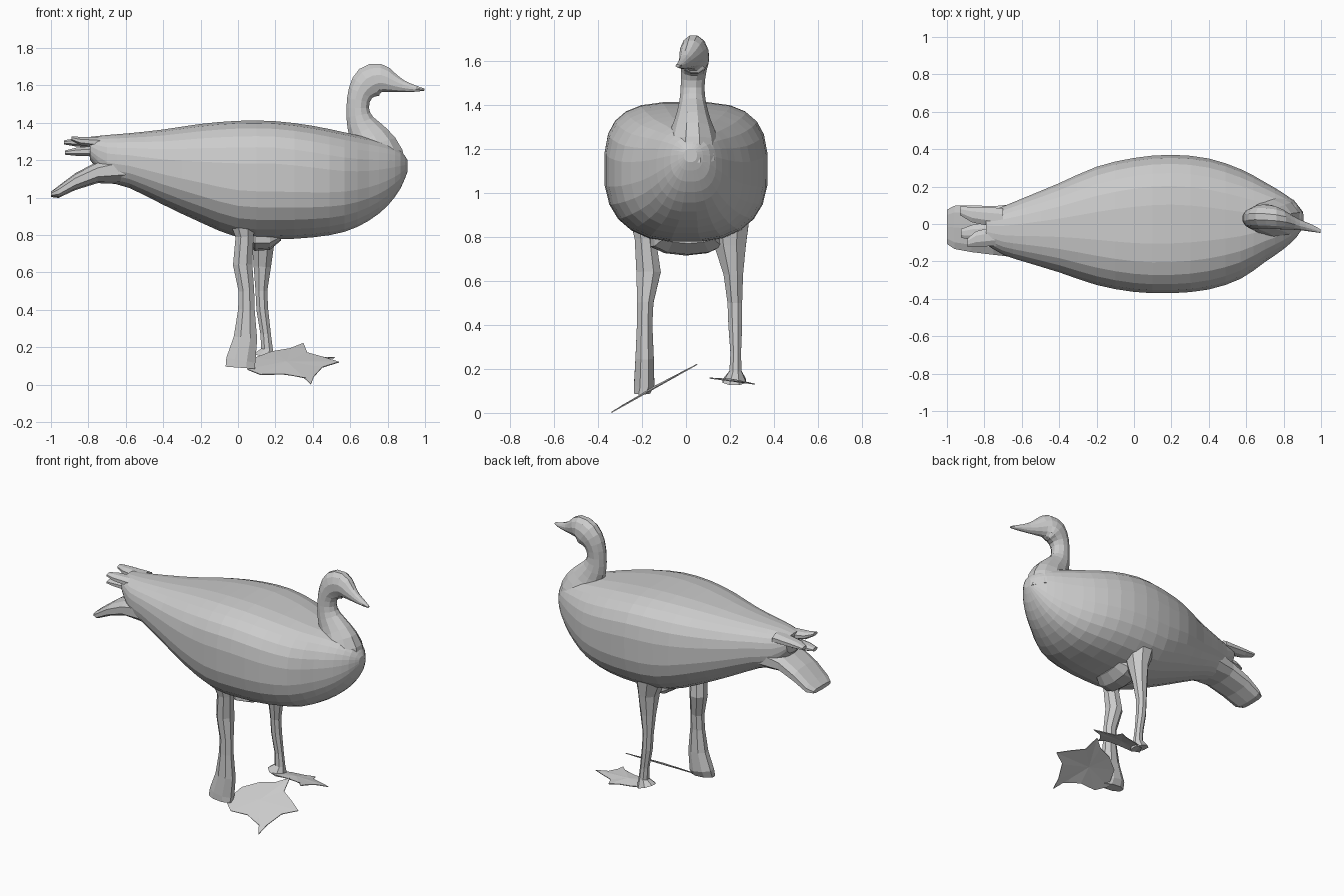
import bpy, bmesh, math
from mathutils import Vector


def smooth_rings(rings, steps):
    """Catmull-Rom interpolation between ring settings."""
    out = []
    for i in range(len(rings) - 1):
        a, b = rings[max(i - 1, 0)], rings[i]
        c, d = rings[i + 1], rings[min(i + 2, len(rings) - 1)]
        for s in range(steps):
            t = s / steps
            out.append([q + .5 * t * (r - p + t * (2 * p - 5 * q + 4 * r - e + t * (3 * (q - r) + e - p)))
                        for p, q, r, e in zip(a, b, c, d)])
    return out + [list(rings[-1])]


def loft(name, rings, sides=12, power=2.0, upright=False, steps=1, back=0.0):
    """Skin rings (x, y, z, in-plane radius, y radius) along a path; back squares the upper half."""
    rings = smooth_rings(rings, steps)
    bm = bmesh.new()
    loops = []
    for i, (x, y, z, r, ry) in enumerate(rings):
        a, b = rings[max(i - 1, 0)], rings[min(i + 1, len(rings) - 1)]
        t = Vector((b[0] - a[0], 0, b[2] - a[2])).normalized()
        n = Vector((0, 0, 1)) if upright else Vector((-t.z, 0, t.x))
        upper = power + back * math.exp(-((x - .15) / .4) ** 2)
        loop = []
        for k in range(sides):
            ang = 2 * math.pi * (k + .5) / sides
            c, s = math.cos(ang), math.sin(ang)
            e = 2 / (upper if s > 0 else power)
            c = math.copysign(abs(c) ** e, c)
            s = math.copysign(abs(s) ** e, s)
            loop.append(bm.verts.new(Vector((x, y + ry * c, z)) + n * r * s))
        loops.append(loop)
    for p, q in zip(loops, loops[1:]):
        for k in range(sides):
            m = (k + 1) % sides
            bm.faces.new((p[k], p[m], q[m], q[k]))
    bm.faces.new(loops[0])
    bm.faces.new(loops[-1])
    return finish(name, bm)


def finish(name, bm):
    bmesh.ops.recalc_face_normals(bm, faces=bm.faces)
    mesh = bpy.data.meshes.new(name)
    bm.to_mesh(mesh)
    bm.free()
    obj = bpy.data.objects.new(name, mesh)
    bpy.context.collection.objects.link(obj)
    return obj


# Body: x, top, bottom, y centre, half width
profile = [(-.79, 1.325, 1.20, -.025, .085), (-.70, 1.335, 1.09, -.035, .13),
           (-.58, 1.345, 1.05, -.03, .175), (-.40, 1.365, .96, -.02, .24),
           (-.20, 1.395, .865, -.01, .318), (0, 1.412, .785, -.005, .36),
           (.20, 1.410, .775, 0, .372), (.40, 1.385, .785, 0, .352),
           (.57, 1.35, .815, 0, .295), (.70, 1.32, .875, .01, .215),
           (.80, 1.29, .955, .015, .15), (.87, 1.25, 1.05, .02, .09),
           (.907, 1.20, 1.14, .02, .03)]
loft("body", [(x, y, (t + b) / 2, (t - b) / 2, w) for x, t, b, y, w in profile],
     sides=24, power=2.45, upright=True, steps=2, back=.75)

# Neck, head and beak in one sweep
loft("neck_and_head", [
    (.72, .03, 1.16, .19, .14), (.725, .03, 1.24, .16, .12), (.70, .03, 1.32, .112, .085),
    (.655, .03, 1.40, .078, .064), (.64, .03, 1.48, .062, .056), (.655, .035, 1.56, .07, .06),
    (.70, .04, 1.615, .092, .066), (.76, .033, 1.635, .083, .062), (.82, .015, 1.615, .056, .046),
    (.88, -.003, 1.595, .034, .03), (.95, -.022, 1.582, .017, .02),
    (.997, -.038, 1.577, .006, .01)], sides=12, steps=2)

# Tail fan and crossed wing tips
loft("tail_fan", [(-.58, -.035, 1.16, .09, .155), (-.75, -.035, 1.135, .058, .135),
                  (-.87, -.025, 1.085, .045, .13), (-.96, -.018, 1.03, .032, .12),
                  (-1.0, -.015, 1.017, .014, .095)], sides=10, power=2.6, upright=True)
for i, (y0, z0, x1, y1, z1) in enumerate([(.03, 1.295, -.93, .07, 1.295),
                                          (-.06, 1.29, -.89, -.10, 1.315),
                                          (-.04, 1.25, -.925, -.05, 1.24)]):
    loft(f"wing_tip_{i + 1}", [(-.70, y0, z0, .035, .06),
                               ((x1 - .8) / 2, (y0 + y1) / 2, (z0 + z1) / 2, .024, .045),
                               (x1, y1, z1, .012, .025)], sides=8, upright=True)

# Legs: x, y, z, x radius, y radius
loft("right_leg", [(.02, -.19, .90, .08, .075), (.035, -.185, .79, .052, .052),
                   (.025, -.17, .64, .056, .06), (.045, -.185, .50, .045, .04),
                   (.045, -.188, .40, .048, .038), (.04, -.188, .25, .068, .045),
                   (.015, -.19, .13, .085, .05), (.012, -.20, .09, .085, .04)], sides=8)
loft("left_leg", [(.125, .195, .88, .10, .10), (.135, .20, .76, .065, .078),
                  (.13, .215, .63, .05, .048), (.125, .222, .50, .034, .036),
                  (.13, .224, .40, .034, .034), (.148, .226, .27, .03, .026),
                  (.155, .225, .19, .034, .03), (.14, .22, .145, .065, .058)], sides=8)

# Hip mass under the belly
loft("hips", [(.03, 0, .80, .04, .14), (.09, 0, .775, .06, .17),
              (.17, .01, .775, .055, .16), (.23, .01, .80, .03, .12)], sides=10, upright=True)

# Webbed feet
outline = [(.05, -.20), (.12, -.25), (.24, -.245), (.36, -.29), (.39, -.34), (.405, -.27),
           (.45, -.18), (.54, -.13), (.46, -.085), (.37, -.04), (.35, .05), (.28, 0),
           (.18, -.03), (.09, -.09)]


def foot(name, place):
    bm = bmesh.new()
    rim = [bm.verts.new(place(x, y)) for x, y in outline]
    hub = bm.verts.new(Vector(place(.26, -.14)) + Vector((0, 0, .008)))
    for a, b in zip(rim, rim[1:] + rim[:1]):
        bm.faces.new((hub, a, b))
    mod = finish(name, bm).modifiers.new("thickness", 'SOLIDIFY')
    mod.thickness = .005


foot("right_foot", lambda x, y: (x, y, .195 + .56 * y))
foot("left_foot", lambda x, y: (x * .85 + .06, .21 + (y + .145) * .53, .147 - .07 * (y + .145)))
